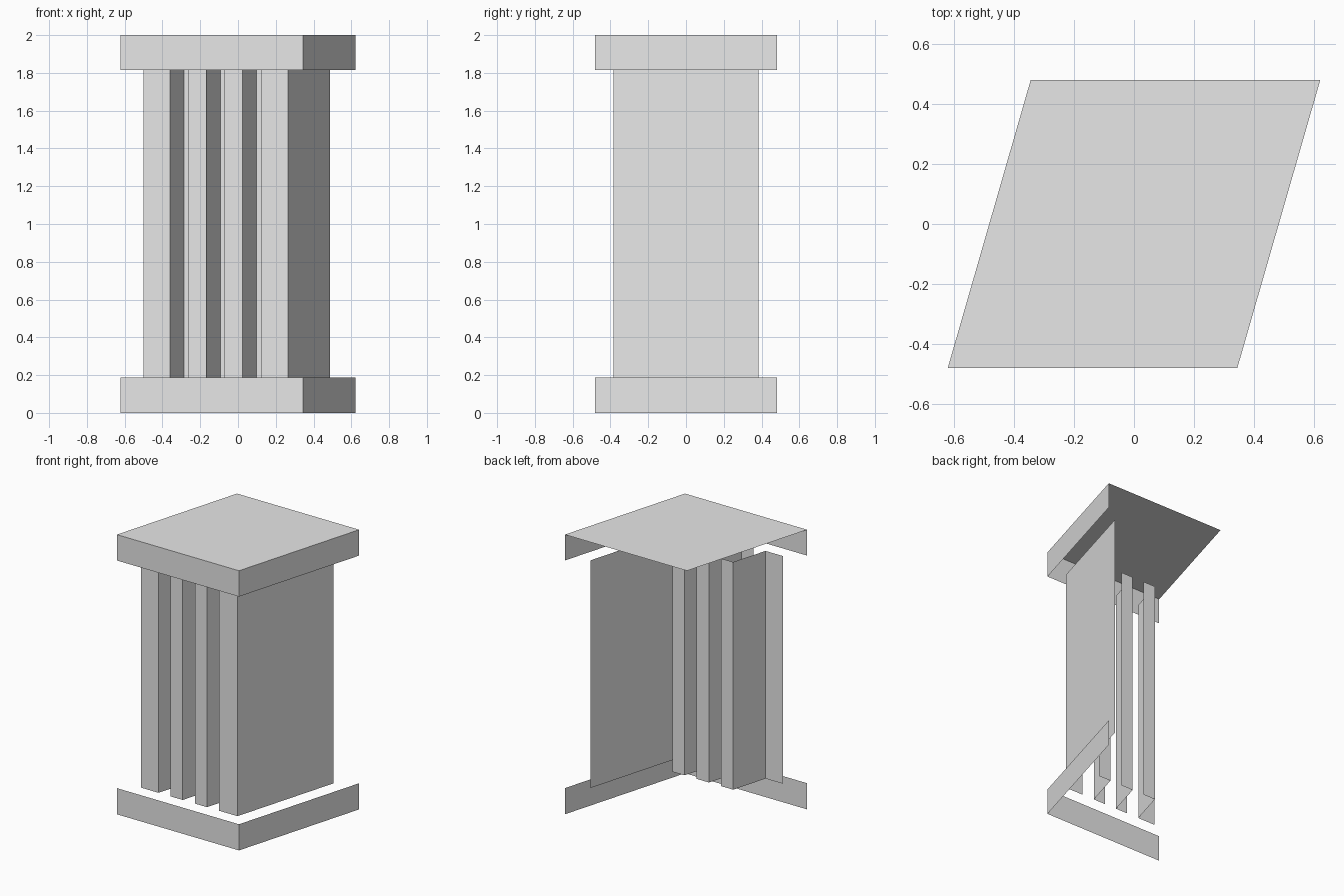
import bpy
import bmesh

if "Cube" in bpy.data.objects:
    bpy.data.objects.remove(bpy.data.objects["Cube"], do_unlink=True)

SHEAR = 0.288                 # plan is a parallelogram: x shifts with y
BASE_TOP, CAP_BOTTOM, HEIGHT = 0.187, 1.815, 2.0

stone = bpy.data.materials.new("light_grey_stone")
stone.use_nodes = True
colour = (0.8, 0.8, 0.8, 1.0)
stone.diffuse_color = colour
stone.node_tree.nodes["Principled BSDF"].inputs["Base Color"].default_value = colour


def skew(x, y, z):
    return (x + SHEAR * y, y, z)


def sheet(bm, path, low, high):
    """Raise an open plan path into upright faces, outside on its right."""
    bottom = [bm.verts.new(skew(x, y, low)) for x, y in path]
    top = [bm.verts.new(skew(x, y, high)) for x, y in path]
    for i in range(len(path) - 1):
        bm.faces.new((bottom[i], bottom[i + 1], top[i + 1], top[i]))
    return top


def finish(bm, name):
    mesh = bpy.data.meshes.new(name)
    bm.to_mesh(mesh)
    bm.free()
    mesh.materials.append(stone)
    obj = bpy.data.objects.new(name, mesh)
    bpy.context.collection.objects.link(obj)


# Base and cap: front and side faces, the cap also has a top
HALF_X, HALF_Y = 0.483, 0.481
corner = [(-HALF_X, -HALF_Y), (HALF_X, -HALF_Y), (HALF_X, HALF_Y)]

bm = bmesh.new()
sheet(bm, corner, 0, BASE_TOP)
finish(bm, "base")

bm = bmesh.new()
rim = sheet(bm, corner, CAP_BOTTOM, HEIGHT)
rim.append(bm.verts.new(skew(-HALF_X, HALF_Y, HEIGHT)))
bm.faces.new(rim)
finish(bm, "cap")

# Shaft front: a rib, then the groove's side wall and back wall, repeated
LEFT, RIGHT, FRONT = -0.389, 0.376, -0.385
GROOVE_START, PITCH, GROOVE_WIDTH, DEPTH = -0.249, 0.192, 0.097, 0.26

bm = bmesh.new()
rib_start = LEFT
for i in range(3):
    start = GROOVE_START + i * PITCH
    end = start + GROOVE_WIDTH
    back = FRONT + DEPTH
    sheet(bm, [(rib_start, FRONT), (start, FRONT), (start, back), (end, back)],
          BASE_TOP, CAP_BOTTOM)
    rib_start = end

# Last rib turns the corner into the plain side panel
sheet(bm, [(rib_start, FRONT), (RIGHT, FRONT), (RIGHT, -FRONT)],
      BASE_TOP, CAP_BOTTOM)
finish(bm, "fluted_shaft")
